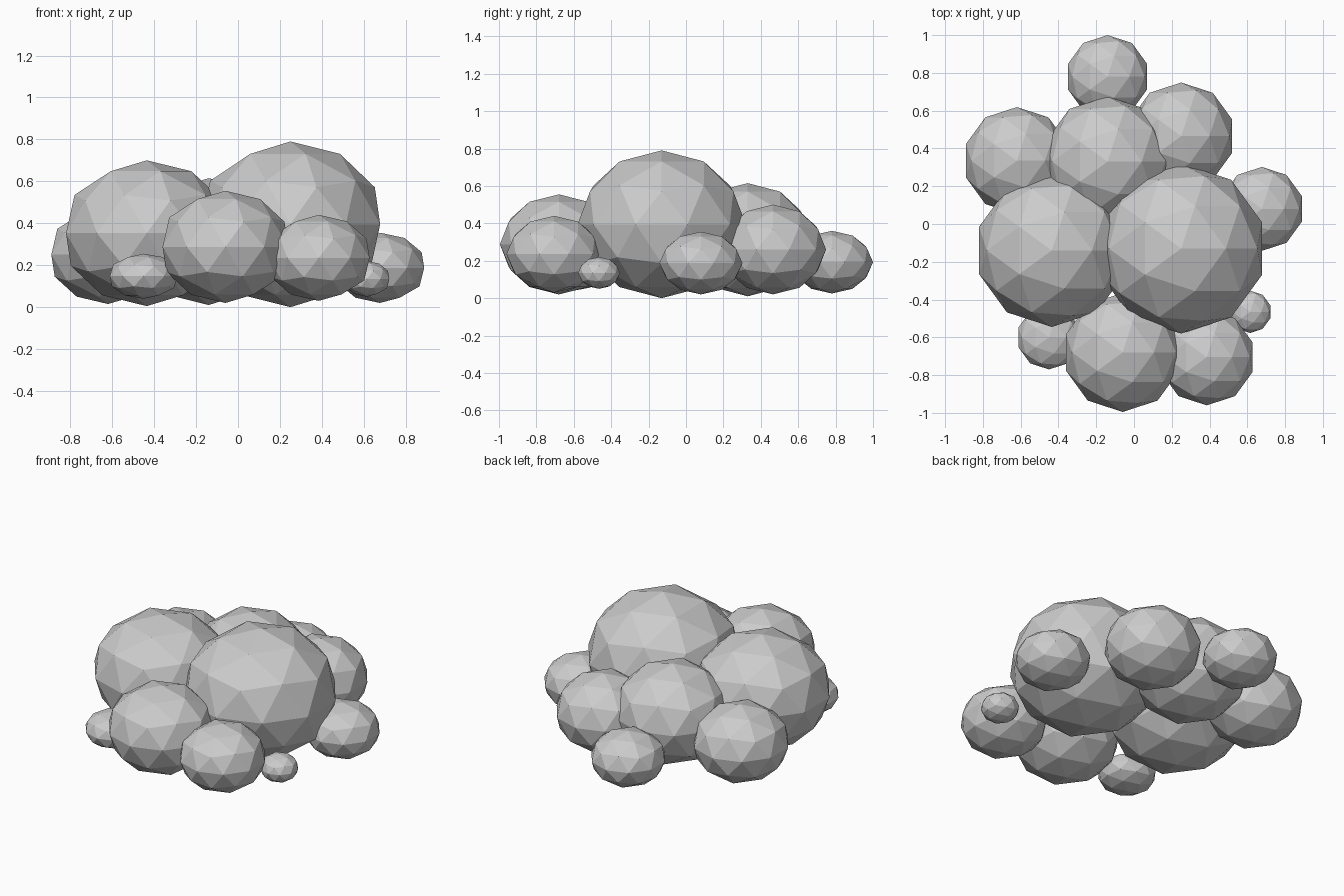
import bpy

if "Cube" in bpy.data.objects:
    bpy.data.objects.remove(bpy.data.objects["Cube"])

# Cloud puffs: name, centre x, centre y, horizontal radius, bottom z, top z
PUFFS = [
    ("main_puff_right", 0.25, -0.13, 0.45, 0.00, 0.79),
    ("main_puff_left", -0.435, -0.14, 0.405, 0.005, 0.70),
    ("back_puff_centre", -0.14, 0.33, 0.345, 0.01, 0.615),
    ("front_puff_centre", -0.06, -0.68, 0.315, 0.02, 0.555),
    ("back_puff_left", -0.62, 0.335, 0.284, 0.015, 0.485),
    ("back_puff_right", 0.25, 0.465, 0.284, 0.02, 0.50),
    ("front_puff_right", 0.385, -0.705, 0.255, 0.03, 0.44),
    ("side_puff_right", 0.677, 0.08, 0.222, 0.02, 0.355),
    ("rear_puff", -0.14, 0.78, 0.22, 0.025, 0.36),
    ("small_puff_left", -0.45, -0.60, 0.17, 0.04, 0.255),
    ("tiny_puff_right", 0.615, -0.465, 0.112, 0.05, 0.22),
]


def add_puff(name, x, y, radius, bottom, top):
    """Flat-shaded low-poly ball, squashed vertically."""
    bpy.ops.mesh.primitive_ico_sphere_add(
        subdivisions=2, radius=1, location=(x, y, (bottom + top) / 2))
    puff = bpy.context.object
    puff.name = name
    puff.scale = (radius, radius, (top - bottom) / 2)
    bpy.ops.object.transform_apply(location=False, rotation=False, scale=True)
    bpy.ops.object.shade_flat()


for puff in PUFFS:
    add_puff(*puff)
